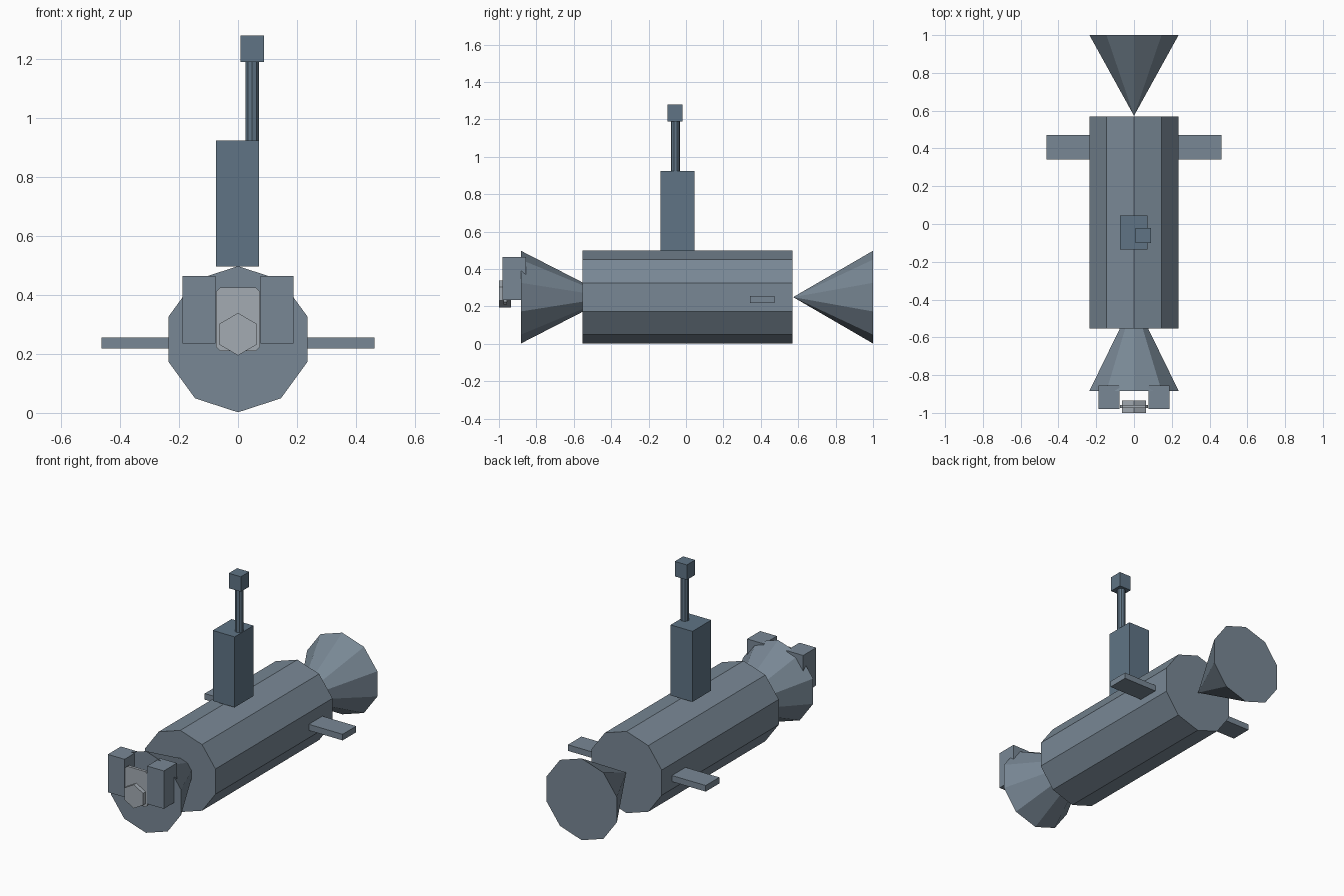
import bpy, bmesh
from math import radians, pi, sin, cos
from mathutils import Matrix

if "Cube" in bpy.data.objects:
    bpy.data.objects.remove(bpy.data.objects["Cube"])


def material(name, rgb):
    m = bpy.data.materials.new(name)
    m.diffuse_color = (*rgb, 1)
    m.use_nodes = True
    m.node_tree.nodes["Principled BSDF"].inputs["Base Color"].default_value = m.diffuse_color
    return m


HULL = material("hull_slate", (0.19, 0.245, 0.30))
SAIL = material("sail_slate", (0.115, 0.175, 0.235))
PALE = material("pale_grey", (0.37, 0.41, 0.45))


def finish(name, bm, mat):
    bmesh.ops.recalc_face_normals(bm, faces=bm.faces)
    mesh = bpy.data.meshes.new(name)
    bm.to_mesh(mesh)
    bm.free()
    mesh.materials.append(mat)
    ob = bpy.data.objects.new(name, mesh)
    bpy.context.collection.objects.link(ob)
    return ob


def box(name, x, y, z, mat):
    bm = bmesh.new()
    bmesh.ops.create_cube(bm, size=1)
    for v in bm.verts:
        v.co = [lo + (hi - lo) * (c + 0.5) for c, (lo, hi) in zip(v.co, (x, y, z))]
    return finish(name, bm, mat)


def prism_y(name, outline, y0, y1, mat):
    """Extrude an (x, z) outline along y."""
    bm = bmesh.new()
    face = bm.faces.new([bm.verts.new((x, y0, z)) for x, z in outline])
    new = bmesh.ops.extrude_face_region(bm, geom=[face], use_keep_orig=True)["geom"]
    for v in new:
        if isinstance(v, bmesh.types.BMVert):
            v.co.y = y1
    return finish(name, bm, mat)


def ngon(sides, r, cz):
    """Regular polygon with a corner pointing up."""
    return [(r * sin(2 * pi * i / sides), cz + r * cos(2 * pi * i / sides)) for i in range(sides)]


def cone_y(name, tip_y, base_y, r, mat):
    bm = bmesh.new()
    ring = [bm.verts.new((x, base_y, z)) for x, z in ngon(10, r, 0.25)]
    tip = bm.verts.new((0, tip_y, 0.25))
    bm.faces.new(ring)
    for a, b in zip(ring, ring[1:] + ring[:1]):
        bm.faces.new((a, b, tip))
    return finish(name, bm, mat)


# Ten-sided hull with flared cones at both ends
R = 0.248
prism_y("hull", ngon(10, R, 0.25), -0.553, 0.57, HULL)
cone_y("tail_cone", 0.573, 1.0, R, HULL)
cone_y("nose_cone", -0.40, -0.883, R, HULL)

# Side fins
for side, s in (("left", -1), ("right", 1)):
    box(side + "_fin", sorted((s * 0.2, s * 0.463)), (0.342, 0.472), (0.219, 0.256), HULL)
    # Nose blocks either side of the plate
    box(side + "_nose_block", sorted((s * 0.076, s * 0.188)), (-0.98, -0.855), (0.235, 0.465), HULL)

# Nose plate with clipped corners and hexagonal boss
w, b, z0, z1 = 0.075, 0.014, 0.21, 0.425
prism_y("nose_plate", [(-w, z0 + b), (-w + b, z0), (w - b, z0), (w, z0 + b),
                       (w, z1 - b), (w - b, z1), (-w + b, z1), (-w, z1 - b)], -0.975, -0.958, PALE)
prism_y("nose_boss", ngon(6, 0.072, 0.267), -1.0, -0.935, PALE)

# Sail, periscope tube and head
box("sail", (-0.075, 0.072), (-0.135, 0.045), (0.497, 0.925), SAIL)
bm = bmesh.new()
bmesh.ops.create_cone(bm, cap_ends=True, segments=10, radius1=0.0245, radius2=0.0245, depth=0.285,
                      matrix=Matrix.Translation((0.048, -0.057, 1.0575)))
finish("periscope_tube", bm, SAIL)
box("periscope_head", (0.008, 0.089), (-0.1, -0.02), (1.19, 1.281), SAIL)
